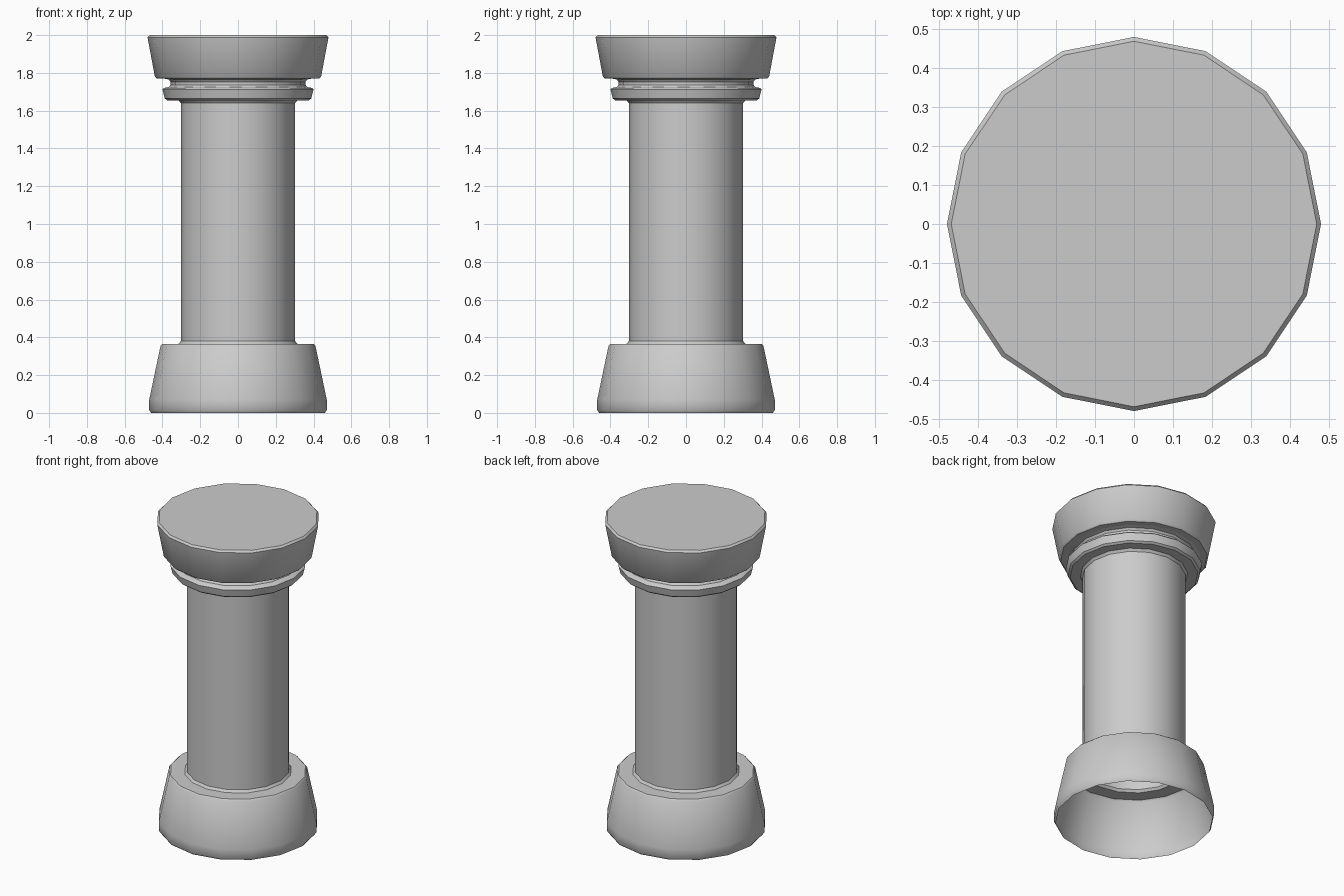
import bpy, bmesh, math

if "Cube" in bpy.data.objects:
    bpy.data.objects.remove(bpy.data.objects["Cube"])

SIDES = 16


def lathe(name, profile, cap_top=False):
    """Revolve (radius, z) points, listed bottom to top, into an open shell."""
    bm = bmesh.new()
    rings = []
    for r, z in profile:
        rings.append([bm.verts.new((r * math.cos(2 * math.pi * i / SIDES),
                                    r * math.sin(2 * math.pi * i / SIDES), z))
                      for i in range(SIDES)])
    for a, b in zip(rings, rings[1:]):
        for i in range(SIDES):
            j = (i + 1) % SIDES
            bm.faces.new((a[i], a[j], b[j], b[i]))
    if cap_top:
        bm.faces.new(rings[-1])
    mesh = bpy.data.meshes.new(name)
    bm.to_mesh(mesh)
    bm.free()
    ob = bpy.data.objects.new(name, mesh)
    bpy.context.collection.objects.link(ob)
    bpy.ops.object.select_all(action='DESELECT')
    ob.select_set(True)
    bpy.context.view_layer.objects.active = ob
    bpy.ops.object.shade_smooth_by_angle(angle=math.radians(35))
    return ob


# Tapered foot, open underneath, with a ledge in to the shaft
lathe("base", [(0.46, 0.0), (0.47, 0.015), (0.47, 0.07), (0.41, 0.355),
               (0.40, 0.365), (0.315, 0.365), (0.303, 0.38)])

# Plain hollow shaft
lathe("shaft", [(0.303, 0.38), (0.303, 1.64)])

# Collar ring and the rounded groove above it
lathe("collar", [(0.303, 1.64), (0.315, 1.655), (0.375, 1.655), (0.388, 1.665),
                 (0.40, 1.712), (0.392, 1.72), (0.367, 1.725), (0.357, 1.737),
                 (0.357, 1.752), (0.367, 1.765), (0.39, 1.77)])

# Flared capital with a closed flat top
lathe("capital", [(0.39, 1.77), (0.43, 1.77), (0.44, 1.78), (0.479, 1.988),
                  (0.468, 2.0)], cap_top=True)
